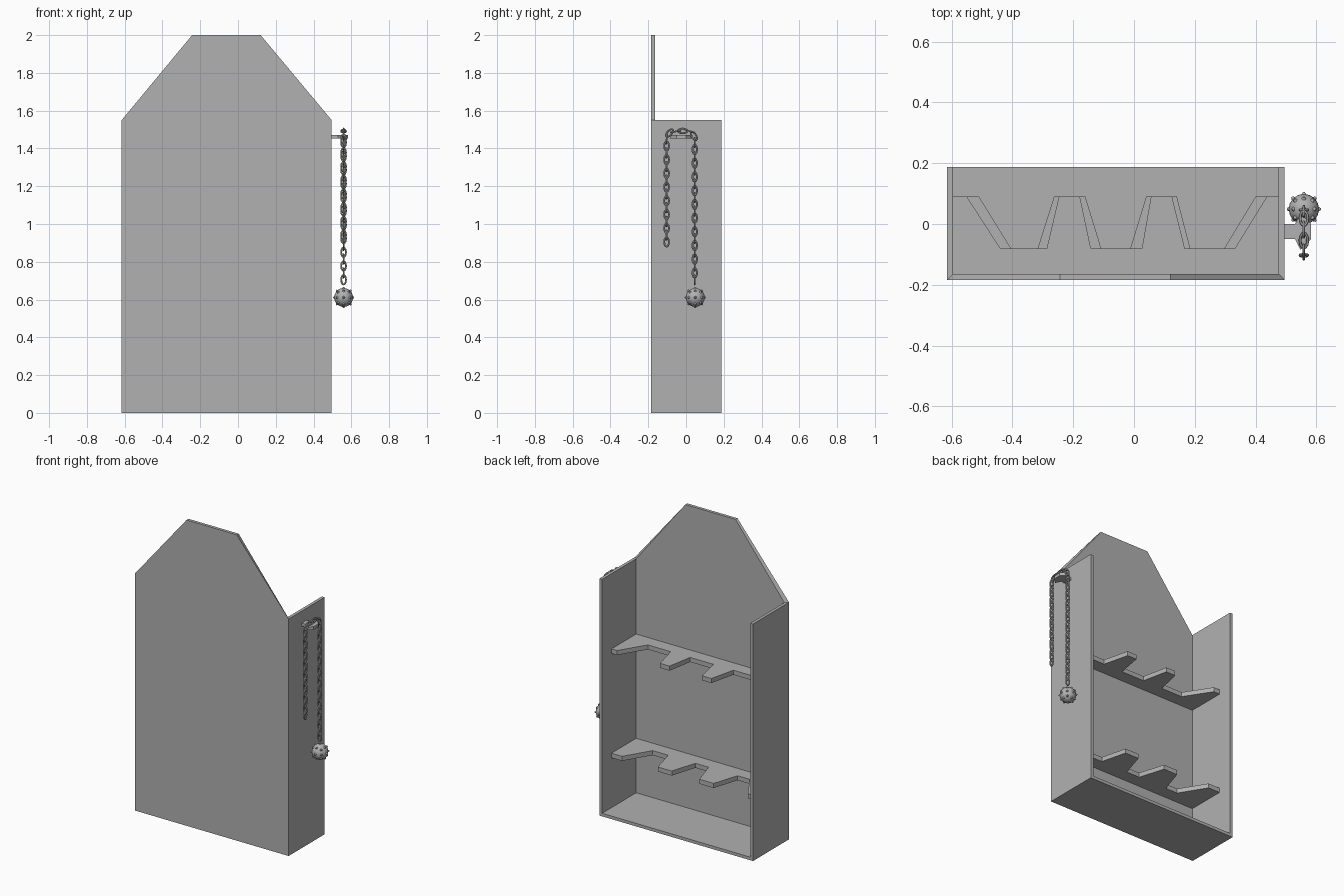
import bpy, bmesh, math
from mathutils import Vector, Matrix

if "Cube" in bpy.data.objects:
    bpy.data.objects.remove(bpy.data.objects["Cube"])

XL, XR, YF, YB, T = -0.616, 0.496, -0.185, 0.187, 0.02

# Dark grey shared by every part
grey = bpy.data.materials.new("dark_grey")
grey.diffuse_color = (0.44, 0.44, 0.44, 1)
grey.use_nodes = True
grey.node_tree.nodes["Principled BSDF"].inputs["Base Color"].default_value = grey.diffuse_color


def finish(bm, name, smooth=False):
    bmesh.ops.recalc_face_normals(bm, faces=bm.faces)
    me = bpy.data.meshes.new(name)
    bm.to_mesh(me)
    bm.free()
    me.materials.append(grey)
    ob = bpy.data.objects.new(name, me)
    bpy.context.collection.objects.link(ob)
    if smooth:
        bpy.ops.object.select_all(action='DESELECT')
        ob.select_set(True)
        bpy.context.view_layer.objects.active = ob
        bpy.ops.object.shade_smooth_by_angle(angle=math.radians(40))
    return ob


def loft(name, lower, upper):
    """Solid between two matching outlines of 3D points."""
    bm = bmesh.new()
    a = [bm.verts.new(p) for p in lower]
    b = [bm.verts.new(p) for p in upper]
    bm.faces.new(a)
    bm.faces.new(b)
    for i in range(len(a)):
        j = (i + 1) % len(a)
        bm.faces.new((a[i], a[j], b[j], b[i]))
    return finish(bm, name)


def slab(name, pts, z, h):
    loft(name, [(x, y, z) for x, y in pts], [(x, y, z + h) for x, y in pts])


# Tall panel with clipped top corners, mitred where it meets the walls
def panel(xl, xr, y):
    return [(x, y, z) for x, z in [(xl, 0), (xr, 0), (xr, 1.55), (0.12, 2),
                                   (-0.243, 2), (xl, 1.55)]]


loft("tall_panel", panel(XL, XR, YF), panel(XL + T, XR - T, YF + T))

# Mitred side walls and floor
for name, x, s in (("left_wall", XL, T), ("right_wall", XR, -T)):
    slab(name, [(x, YF), (x, YB), (x + s, YB), (x + s, YF + T)], 0, 1.55)
slab("floor_board", [(XL + T, YF + T), (XR - T, YF + T), (XR - T, YB), (XL + T, YB)], 0, T)


# Notched shelves: each notch is (left lip, left base, right base, right lip)
def shelf(name, z, notches):
    pts = [(XR - T, YF + T), (XL + T, YF + T), (XL + T, 0.09)]
    for a, b, c, d in notches:
        pts += [(a, 0.09), (b, -0.08), (c, -0.08), (d, 0.09)]
    pts.append((XR - T, 0.09))
    slab(name, pts, z, 0.03)


shelf("upper_shelf", 1.028, [(-0.55, -0.44, -0.287, -0.247), (-0.178, -0.142, 0.026, 0.056),
                             (0.125, 0.167, 0.332, 0.437)])
shelf("lower_shelf", 0.346, [(-0.51, -0.405, -0.317, -0.263), (-0.16, -0.108, -0.012, 0.04),
                             (0.141, 0.185, 0.297, 0.40)])

# Flat T-shaped hanger
slab("chain_hanger", [(XR, -0.05), (0.53, -0.05), (0.548, -0.085), (0.583, -0.05),
                      (0.583, 0.0), (0.548, 0.035), (0.53, 0.0), (XR, 0.0)], 1.452, 0.02)

# Chain draped over the hanger
CX, PITCH = 0.559, 0.0363
path = [Vector((CX, y, z)) for y, z in [(-0.103, 0.905), (-0.103, 1.455), (-0.085, 1.486),
                                        (-0.028, 1.493), (0.022, 1.492), (0.046, 1.46),
                                        (0.046, 0.67)]]


def along(d):
    for a, b in zip(path, path[1:]):
        n = (b - a).length
        if d <= n:
            return a + (b - a) * (d / n)
        d -= n
    return path[-1].copy()


def add_link(bm, centre, tangent, turned):
    """Oval ring with its long axis on the tangent."""
    t = tangent.normalized()
    side = Vector((1, 0, 0)) if turned else Vector((1, 0, 0)).cross(t)
    nor = t.cross(side)
    rings = []
    for i in range(12):
        a = 2 * math.pi * i / 12
        out = side * math.cos(a) + t * math.sin(a)
        c = centre + side * math.cos(a) * 0.0125 + t * math.sin(a) * 0.025
        rings.append([bm.verts.new(c + 0.005 * (out * math.cos(b) + nor * math.sin(b)))
                      for b in (2 * math.pi * j / 6 for j in range(6))])
    for i in range(12):
        p, q = rings[i], rings[(i + 1) % 12]
        for j in range(6):
            bm.faces.new((p[j], q[j], q[(j + 1) % 6], p[(j + 1) % 6]))


bm = bmesh.new()
total = sum((b - a).length for a, b in zip(path, path[1:]))
for k in range(int(total / PITCH) + 1):
    d = k * PITCH
    tangent = along(min(d + 0.01, total)) - along(max(d - 0.01, 0))
    add_link(bm, along(d), tangent, k % 2 == 1)
finish(bm, "chain", True)

# Spiked ball on the chain end
C = Vector((CX, 0.049, 0.611))
bm = bmesh.new()
bmesh.ops.create_uvsphere(bm, u_segments=16, v_segments=10, radius=0.05,
                          matrix=Matrix.Translation(C))
finish(bm, "ball", True)
bm = bmesh.new()
for x in (-1, 0, 1):
    for y in (-1, 0, 1):
        for z in (-1, 0, 1):
            v = Vector((x, y, z))
            if v.length:
                v.normalize()
                m = Matrix.Translation(C + v * 0.051) @ v.to_track_quat('Z', 'Y').to_matrix().to_4x4()
                bmesh.ops.create_cone(bm, cap_ends=True, segments=8, radius1=0.009,
                                      radius2=0.003, depth=0.01, matrix=m)
finish(bm, "ball_spikes", True)
